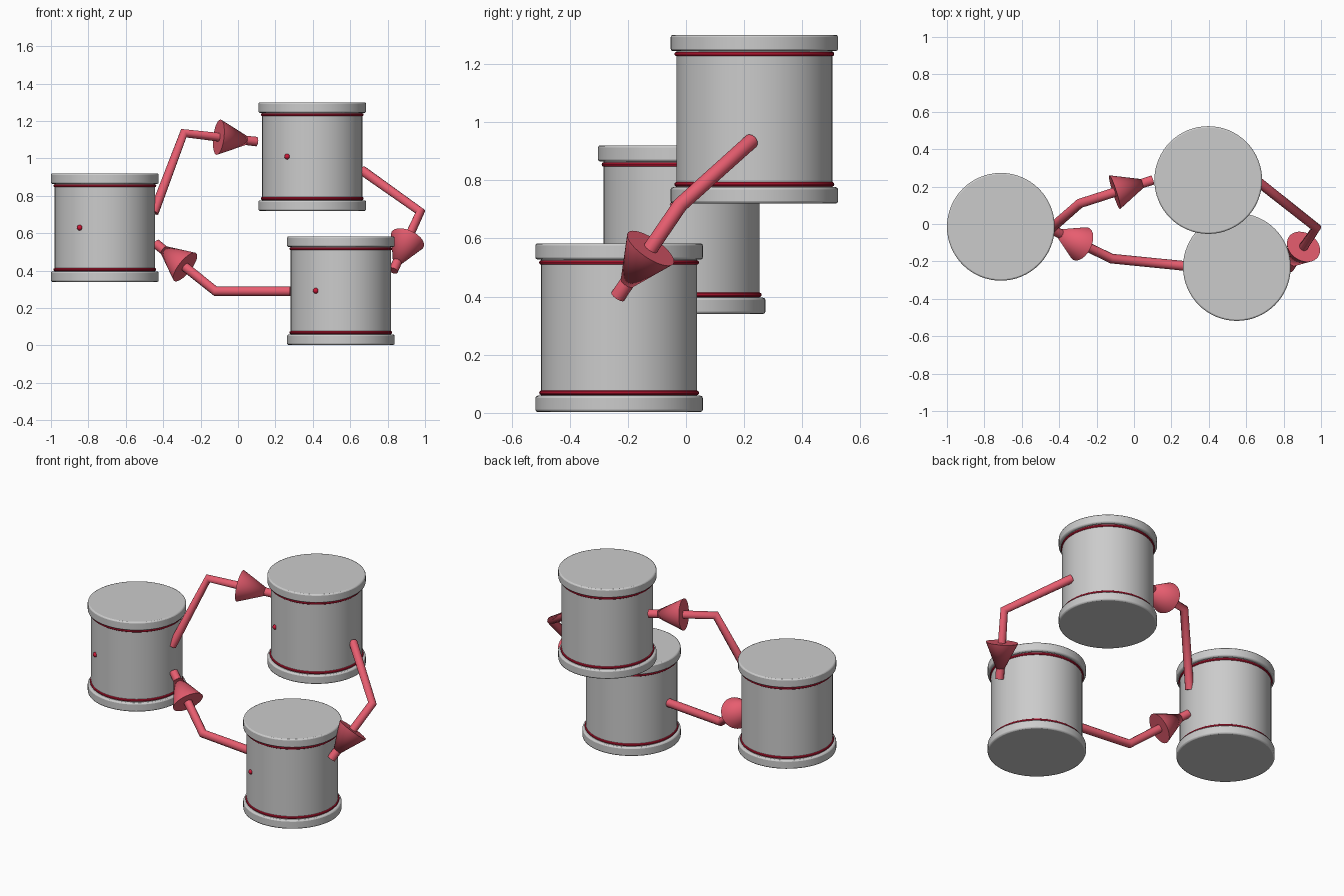
import bpy, math
from mathutils import Vector

if "Cube" in bpy.data.objects:
    bpy.data.objects.remove(bpy.data.objects["Cube"])

def material(name, rgb):
    m = bpy.data.materials.new(name)
    m.diffuse_color = (*rgb, 1)
    m.use_nodes = True
    m.node_tree.nodes["Principled BSDF"].inputs["Base Color"].default_value = m.diffuse_color
    return m

ARROW = material("arrow_red", (0.80, 0.11, 0.16))
TRIM = material("trim_red", (0.62, 0.01, 0.04))

def finish(name, mat=None):
    o = bpy.context.object
    o.name = name
    bpy.ops.object.shade_smooth_by_angle(angle=math.radians(35))
    if mat:
        o.data.materials.append(mat)
    return o

def cylinder(name, r, h, loc, bevel=0):
    bpy.ops.mesh.primitive_cylinder_add(vertices=64, radius=r, depth=h, location=loc)
    o = finish(name)
    if bevel:
        b = o.modifiers.new("edge", 'BEVEL')
        b.width, b.segments = bevel, 2

def drum(label, x, y, z):
    # body with rims, trim rings and a small front dot
    cylinder(label + "_body", 0.268, 0.55, (x, y, z + 0.29))
    for side, s in (("lower", -1), ("upper", 1)):
        cylinder(f"{label}_{side}_rim", 0.288, 0.056, (x, y, z + 0.29 + s * 0.262), 0.008)
        bpy.ops.mesh.primitive_torus_add(major_radius=0.267, minor_radius=0.008,
            major_segments=48, minor_segments=10, location=(x, y, z + 0.29 + s * 0.224))
        finish(f"{label}_{side}_ring", TRIM)
    bpy.ops.mesh.primitive_uv_sphere_add(segments=16, ring_count=8, radius=0.015,
        location=(x - 0.134, y - 0.232, z + 0.29))
    finish(label + "_dot", TRIM)

def arrow(label, start, bend, end):
    # bent shaft
    c = bpy.data.curves.new(label + "_shaft", 'CURVE')
    c.dimensions = '3D'
    c.bevel_depth, c.bevel_resolution, c.use_fill_caps = 0.026, 4, True
    s = c.splines.new('POLY')
    s.points.add(2)
    for p, co in zip(s.points, (start, bend, end)):
        p.co = (*co, 1)
    c.materials.append(ARROW)
    bpy.context.collection.objects.link(bpy.data.objects.new(label + "_shaft", c))
    # conical head on the last stretch
    d = (Vector(end) - Vector(bend)).normalized()
    bpy.ops.mesh.primitive_cone_add(vertices=32, radius1=0.095, depth=0.21,
        location=Vector(end) - d * 0.11, rotation=d.to_track_quat('Z', 'Y').to_euler())
    finish(label + "_head", ARROW)

drum("left_drum", -0.712, -0.015, 0.34)
drum("upper_drum", 0.397, 0.235, 0.72)
drum("lower_drum", 0.55, -0.23, 0.003)

arrow("left_to_upper_arrow", (-0.45, -0.03, 0.71), (-0.29, 0.11, 1.135), (0.10, 0.235, 1.09))
arrow("upper_to_lower_arrow", (0.665, 0.225, 0.935), (0.975, -0.02, 0.715), (0.83, -0.235, 0.40))
arrow("lower_to_left_arrow", (0.28, -0.225, 0.29), (-0.12, -0.185, 0.29), (-0.44, -0.03, 0.545))
